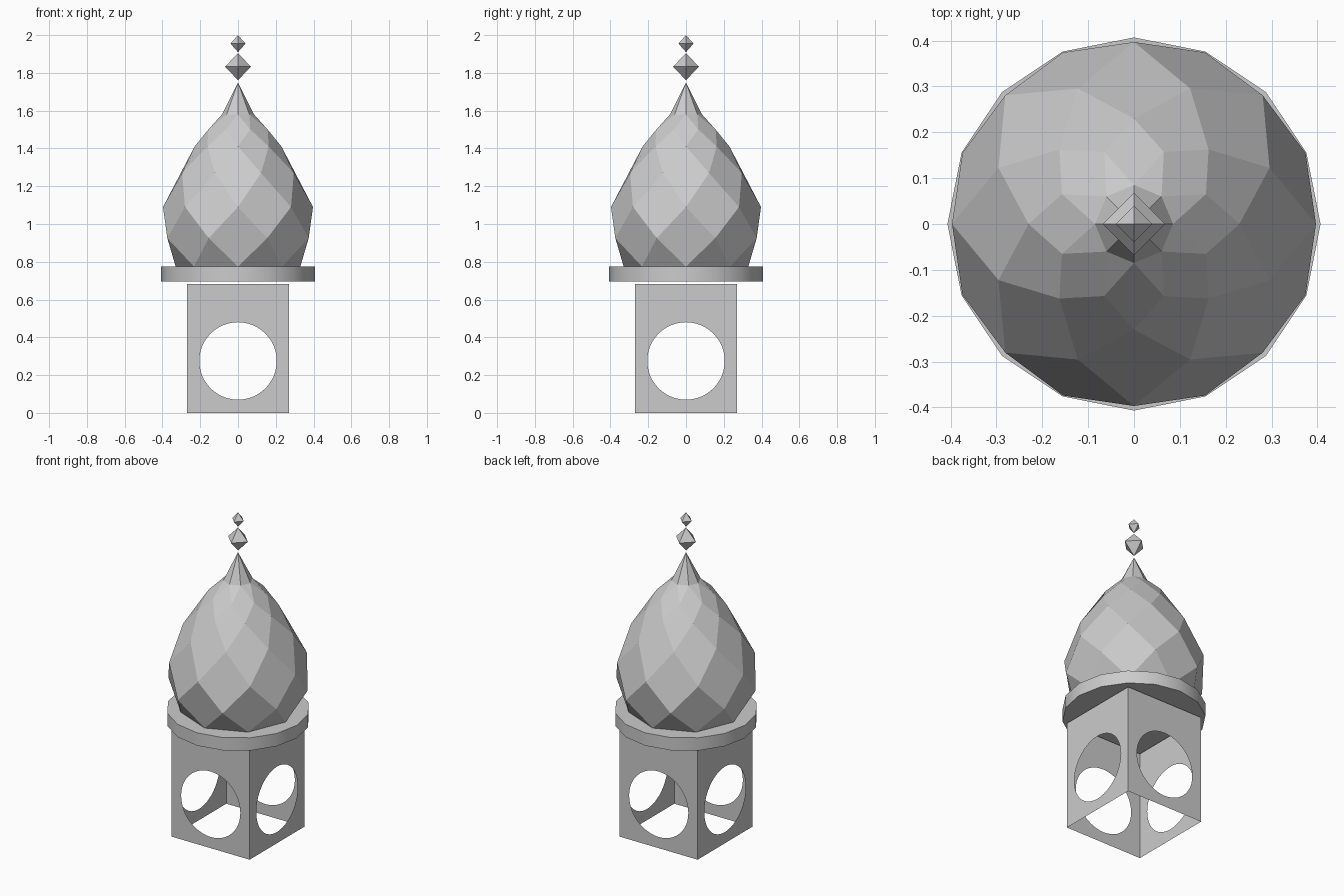
import bpy, bmesh, math
from mathutils import Matrix, Vector

cube = bpy.data.objects.get("Cube")
if cube:
    bpy.data.objects.remove(cube, do_unlink=True)

# One stone colour for everything
stone = bpy.data.materials.new("grey_stone")
stone.use_nodes = True
GREY = (0.6, 0.6, 0.6, 1)
stone.diffuse_color = GREY
stone.node_tree.nodes["Principled BSDF"].inputs["Base Color"].default_value = GREY


def finish(bm, name, smooth=False):
    mesh = bpy.data.meshes.new(name)
    bm.to_mesh(mesh)
    bm.free()
    mesh.materials.append(stone)
    obj = bpy.data.objects.new(name, mesh)
    bpy.context.collection.objects.link(obj)
    if smooth:
        bpy.ops.object.select_all(action='DESELECT')
        obj.select_set(True)
        bpy.context.view_layer.objects.active = obj
        bpy.ops.object.shade_smooth_by_angle(angle=math.radians(30))
    return obj


def loop_edges(bm, points):
    verts = [bm.verts.new(p) for p in points]
    return [bm.edges.new((v, verts[i - 1])) for i, v in enumerate(verts)]


# Four thin walls, each with a round opening
HALF, TOP, HOLE_Z, HOLE_R, STEPS = 0.27, 0.683, 0.275, 0.205, 48
for i, side in enumerate(("front", "left", "back", "right")):
    bm = bmesh.new()
    edges = loop_edges(bm, [(-HALF, -HALF, 0), (HALF, -HALF, 0),
                            (HALF, -HALF, TOP), (-HALF, -HALF, TOP)])
    angles = [math.tau * k / STEPS for k in range(STEPS)]
    edges += loop_edges(bm, [(HOLE_R * math.cos(a), -HALF, HOLE_Z + HOLE_R * math.sin(a))
                             for a in angles])
    bmesh.ops.triangle_fill(bm, edges=edges, use_beauty=True, normal=(0, -1, 0))
    for f in bm.faces:
        f.normal_update()
        if f.normal.y > 0:
            f.normal_flip()
    bm.transform(Matrix.Rotation(i * math.pi / 2, 4, 'Z'))
    finish(bm, side + "_wall")

# Round slab carrying the dome
bm = bmesh.new()
bmesh.ops.create_cone(bm, cap_ends=True, segments=16, radius1=0.407, radius2=0.407,
                      depth=0.08, matrix=Matrix.Translation((0, 0, 0.735)))
finish(bm, "round_slab", smooth=True)

# Onion dome: rings of eight points, every other ring turned half a step
PROFILE = [(0.33, 0.775), (0.405, 0.925), (0.397, 1.09), (0.32, 1.27),
           (0.23, 1.41), (0.17, 1.5), (0.085, 1.58)]
N = 8
bm = bmesh.new()
rings = []
for level, (r, z) in enumerate(PROFILE):
    turn = 0.5 * (level % 2)
    rings.append([bm.verts.new((r * math.cos(math.tau * (k + turn) / N),
                                r * math.sin(math.tau * (k + turn) / N), z))
                  for k in range(N)])
apex = bm.verts.new((0, 0, 1.75))
for k in range(N):
    nxt = (k + 1) % N
    # bottom triangles and top spire
    bm.faces.new((rings[0][k], rings[0][nxt], rings[1][k]))
    bm.faces.new((rings[-1][k], rings[-1][nxt], apex))
    bm.faces.new((rings[-2][k], rings[-1][nxt], rings[-1][k]))
    # diamond facets
    for level in range(len(rings) - 2):
        low, mid, high = rings[level:level + 3]
        if level % 2 == 0:
            right, left = mid[k], mid[k - 1]
            bm.faces.new((low[k], right, high[k], left))
        else:
            bm.faces.new((low[k], mid[nxt], high[k], mid[k]))
finish(bm, "onion_dome")

# Two octahedral finial beads
for name, r, z, half in (("lower_bead", 0.068, 1.833, 0.072),
                         ("upper_bead", 0.04, 1.955, 0.045)):
    bm = bmesh.new()
    belt = [bm.verts.new((r * x, r * y, z)) for x, y in ((1, 0), (0, 1), (-1, 0), (0, -1))]
    top, bottom = bm.verts.new((0, 0, z + half)), bm.verts.new((0, 0, z - half))
    for k in range(4):
        bm.faces.new((belt[k - 1], belt[k], top))
        bm.faces.new((belt[k], belt[k - 1], bottom))
    finish(bm, name)
